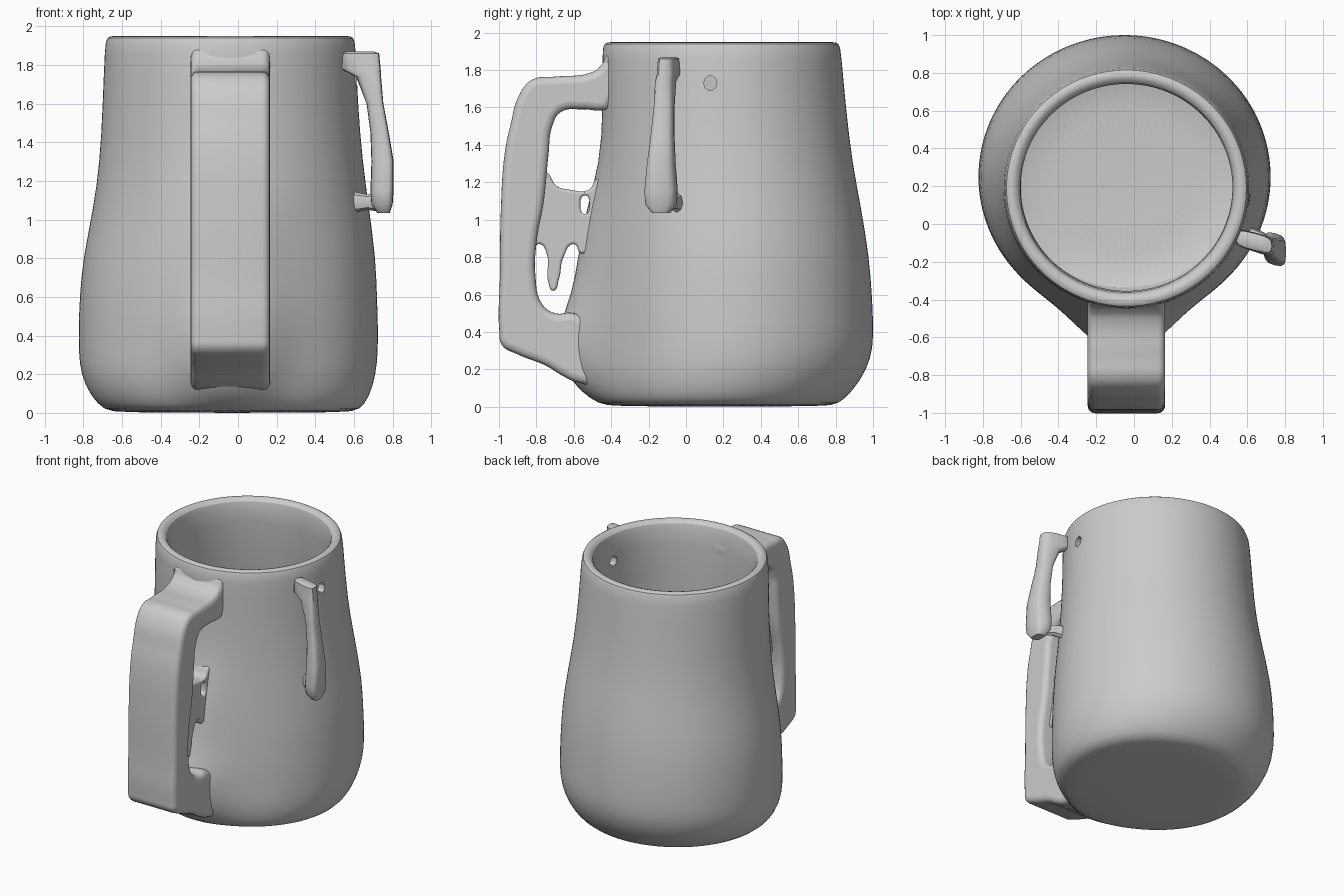
import bpy, bmesh, math

if "Cube" in bpy.data.objects:
    bpy.data.objects.remove(bpy.data.objects["Cube"])


def finish(ob, angle=40):
    bpy.ops.object.select_all(action='DESELECT')
    ob.select_set(True)
    bpy.context.view_layer.objects.active = ob
    bpy.ops.object.shade_smooth_by_angle(angle=math.radians(angle))


def loft(name, rings):
    """Skin a list of equal-length point rings and cap both ends."""
    bm = bmesh.new()
    vs = [[bm.verts.new(p) for p in r] for r in rings]
    n = len(rings[0])
    for a, b in zip(vs, vs[1:]):
        for i in range(n):
            j = (i + 1) % n
            bm.faces.new((a[i], a[j], b[j], b[i]))
    bm.faces.new(vs[0])
    bm.faces.new(vs[-1])
    bmesh.ops.recalc_face_normals(bm, faces=bm.faces)
    me = bpy.data.meshes.new(name)
    bm.to_mesh(me)
    bm.free()
    ob = bpy.data.objects.new(name, me)
    bpy.context.collection.objects.link(ob)
    return ob


def plate(name, outlines, half, bevel, x):
    """Filled (y, z) outlines, extruded across x with rounded edges."""
    cu = bpy.data.curves.new(name, 'CURVE')
    cu.dimensions = '2D'
    cu.fill_mode = 'BOTH'
    cu.resolution_u = 6
    cu.extrude = half - bevel
    cu.bevel_depth = bevel
    cu.bevel_resolution = 3
    cu.offset = -bevel
    for pts in outlines:
        sp = cu.splines.new('BEZIER')
        sp.bezier_points.add(len(pts) - 1)
        for bp, (u, v) in zip(sp.bezier_points, pts):
            bp.co = (u, v, 0)
            bp.handle_left_type = bp.handle_right_type = 'AUTO'
        sp.use_cyclic_u = True
    ob = bpy.data.objects.new(name, cu)
    bpy.context.collection.objects.link(ob)
    ob.rotation_euler = (math.pi / 2, 0, math.pi / 2)
    ob.location.x = x
    bpy.ops.object.select_all(action='DESELECT')
    ob.select_set(True)
    bpy.context.view_layer.objects.active = ob
    bpy.ops.object.convert(target='MESH')
    finish(bpy.context.view_layer.objects.active)


# Mug body: z, centre x, centre y, radius x, radius y, flare toward the handle
profile = [
    (0.00, -.03, .18, .60, .58, 0), (0.015, -.03, .18, .66, .635, .01),
    (0.08, -.04, .20, .72, .69, .08), (0.20, -.05, .23, .765, .74, .15),
    (0.32, -.05, .25, .775, .752, .19), (0.45, -.05, .25, .775, .752, .18),
    (0.60, -.05, .25, .77, .745, .12),
    (0.80, -.045, .25, .758, .73, .10), (1.05, -.035, .24, .715, .70, .08),
    (1.30, -.035, .22, .68, .67, .01), (1.60, -.04, .205, .66, .65, 0),
    (1.90, -.04, .19, .65, .64, 0), (1.945, -.04, .19, .64, .63, 0),
    (1.952, -.04, .19, .605, .595, 0), (1.94, -.04, .19, .57, .56, 0),
    (1.85, -.04, .19, .552, .54, 0), (1.30, -.035, .22, .59, .58, 0),
    (0.80, -.045, .25, .66, .64, 0), (0.30, -.05, .25, .67, .65, 0),
    (0.17, -.05, .24, .61, .59, 0), (0.14, -.05, .22, .45, .45, 0)]
rings = []
for z, cx, cy, rx, ry, flare in profile:
    ring = []
    for i in range(64):
        a = 2 * math.pi * i / 64
        d = abs((a - 1.5 * math.pi + math.pi) % (2 * math.pi) - math.pi)
        f = flare * math.exp(-(d / .32) ** 2)
        ring.append((cx + (rx + f) * math.cos(a), cy + (ry + f) * math.sin(a), z))
    rings.append(ring)
body = loft("mug_body", rings)
sub = body.modifiers.new("smooth", 'SUBSURF')
sub.levels = sub.render_levels = 1

# Small hole through the right wall
cutter = loft("hole_cutter", [
    [(x, .13 + .035 * math.cos(i * math.pi / 5), 1.73 + .04 * math.sin(i * math.pi / 5))
     for i in range(10)] for x in (.40, .80)])
cutter.hide_render = True
cutter.display_type = 'WIRE'
cut = body.modifiers.new("wall_hole", 'BOOLEAN')
cut.object = cutter
cut.operation = 'DIFFERENCE'
finish(body, 50)

# Handle: thick C-shaped bar
plate("handle", [[
    (-.41, 1.88), (-.45, 1.83), (-.50, 1.79), (-.70, 1.765), (-.82, 1.75), (-.885, 1.68),
    (-.94, 1.50), (-.97, 1.35), (-.99, 1.05), (-.995, .70), (-.998, .40),
    (-.985, .33), (-.90, .28), (-.75, .22), (-.65, .16), (-.58, .13), (-.46, .13),
    (-.46, .40), (-.60, .50), (-.70, .50), (-.77, .55), (-.805, .70), (-.80, .87),
    (-.76, 1.10), (-.735, 1.35), (-.715, 1.50), (-.67, 1.575), (-.55, 1.59),
    (-.45, 1.585), (-.41, 1.60)]], .205, .04, -.04)

# Web between handle and body, with a hanging drip and a pinhole
plate("handle_web", [
    [(-.80, 1.28), (-.74, 1.25), (-.69, 1.18), (-.62, 1.16), (-.52, 1.16),
     (-.47, 1.22), (-.43, 1.20), (-.44, .90), (-.56, .82), (-.60, .87),
     (-.655, .80), (-.68, .68), (-.71, .62), (-.735, .66), (-.745, .82),
     (-.78, .87), (-.83, .85), (-.87, 1.05)],
    [(-.54, 1.13), (-.515, 1.08), (-.54, 1.03), (-.565, 1.08)]], .13, .015, -.04)

# Hanging tag on the right: z, inner x, outer x, centre y, half width
tag = [(1.87, .56, .70, -.115, .03), (1.86, .54, .73, -.115, .045),
       (1.78, .53, .738, -.115, .05), (1.74, .61, .74, -.12, .05),
       (1.60, .665, .752, -.12, .052), (1.45, .685, .78, -.122, .06),
       (1.30, .69, .805, -.125, .072), (1.15, .685, .805, -.127, .085),
       (1.08, .69, .80, -.127, .08), (1.035, .72, .785, -.125, .045)]
rings = []
for z, x0, x1, cy, w in tag:
    ring = []
    for i in range(16):
        a = 2 * math.pi * i / 16
        c, s = math.cos(a), math.sin(a)
        c = math.copysign(abs(c) ** .6, c)
        s = math.copysign(abs(s) ** .6, s)
        x = (x0 + x1) / 2 + (x1 - x0) / 2 * c
        ring.append((x, cy + w * s - .25 * (x - .72), z))
    rings.append(ring)
finish(loft("hanging_tag", rings))

# Thin peg joining the tag's lower end to the body
finish(loft("tag_peg", [
    [(x, y + .035 * math.cos(i * math.pi / 4), 1.09 + h * math.sin(i * math.pi / 4))
     for i in range(8)] for x, y, h in ((.57, -.03, .06), (.67, -.07, .04), (.74, -.11, .05))]))
